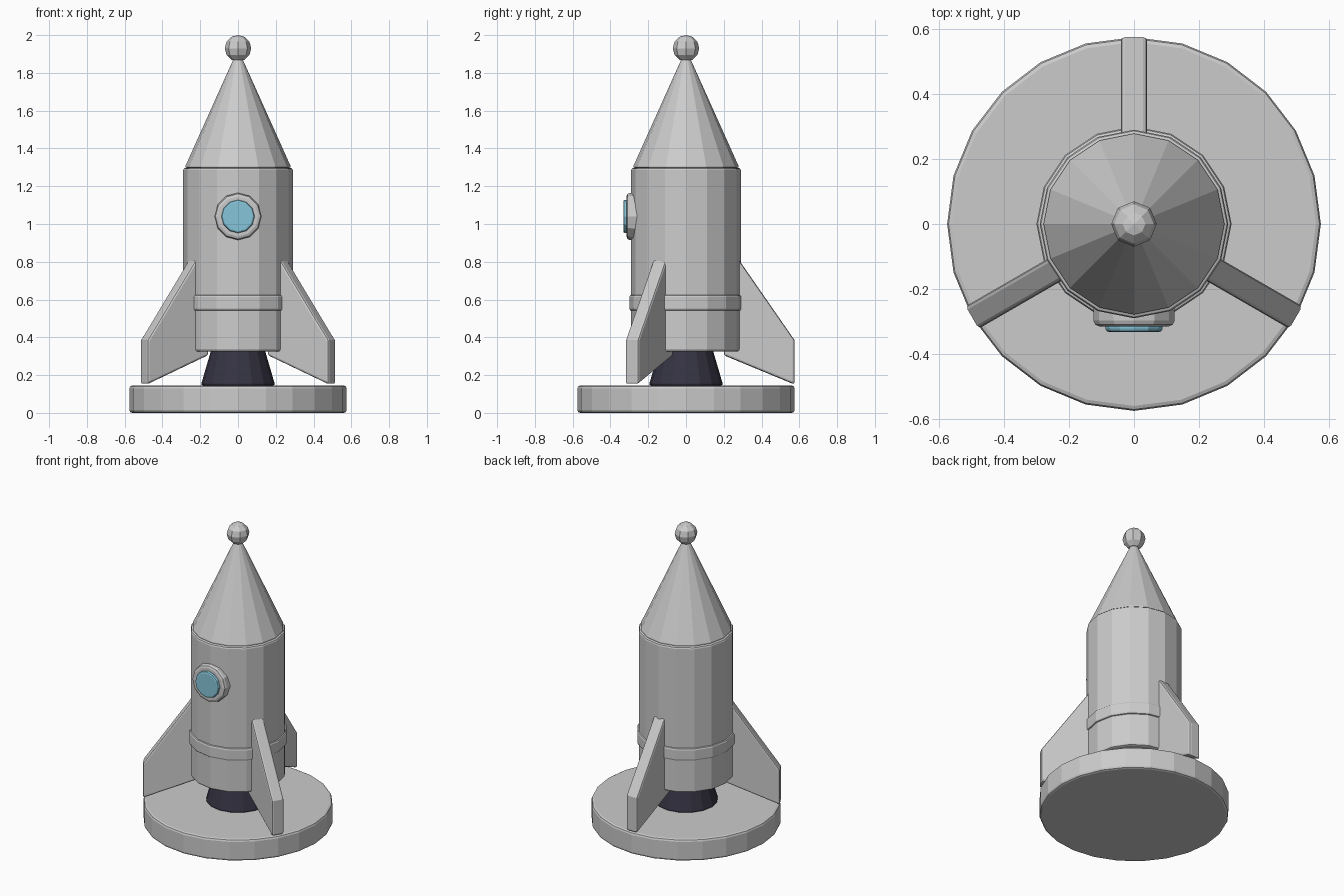
import bpy
import math
from mathutils import Matrix

if "Cube" in bpy.data.objects:
    bpy.data.objects.remove(bpy.data.objects["Cube"], do_unlink=True)


def make_material(name, rgb):
    mat = bpy.data.materials.new(name)
    mat.use_nodes = True
    mat.diffuse_color = (*rgb, 1)
    mat.node_tree.nodes["Principled BSDF"].inputs["Base Color"].default_value = (*rgb, 1)
    return mat


hull_grey = make_material("hull grey", (0.6, 0.6, 0.6))
nozzle_dark = make_material("dark nozzle", (0.035, 0.033, 0.055))
window_blue = make_material("window blue", (0.24, 0.56, 0.7))


def finish(obj, name, mat, bevel):
    """Name, colour and soften the hard edges of a part."""
    obj.name = obj.data.name = name
    obj.data.materials.append(mat)
    if bevel:
        mod = obj.modifiers.new("edge bevel", "BEVEL")
        mod.width = bevel
        mod.segments = 2
        mod.limit_method = "ANGLE"
        mod.angle_limit = math.radians(40)
    return obj


def drum(name, sides, r_low, r_high, z_low, z_high, mat, bevel):
    """Upright faceted cylinder or cone between two heights."""
    bpy.ops.mesh.primitive_cone_add(vertices=sides, radius1=r_low, radius2=r_high,
                                    depth=z_high - z_low,
                                    location=(0, 0, (z_low + z_high) / 2))
    return finish(bpy.context.object, name, mat, bevel)


def porthole_disc(name, radius, y_back, y_front, mat, bevel):
    """Disc facing the front of the rocket."""
    bpy.ops.mesh.primitive_cylinder_add(vertices=12, radius=radius, depth=y_back - y_front,
                                        location=(0, (y_back + y_front) / 2, 1.04),
                                        rotation=(math.pi / 2, 0, 0))
    return finish(bpy.context.object, name, mat, bevel)


# Launch pad, engine and hull
drum("launch_pad", 24, 0.575, 0.575, 0, 0.145, hull_grey, 0.015)
drum("engine_nozzle", 16, 0.197, 0.14, 0.145, 0.34, nozzle_dark, 0.012)
drum("body", 16, 0.29, 0.29, 0.325, 1.297, hull_grey, 0.012)
drum("body_band", 16, 0.3, 0.3, 0.54, 0.625, hull_grey, 0.012)
drum("nose_cone", 16, 0.283, 0.012, 1.297, 1.9, hull_grey, 0.012)

# Ball on the tip
bpy.ops.mesh.primitive_uv_sphere_add(segments=8, ring_count=6, radius=0.07,
                                     location=(0, 0, 1.93))
finish(bpy.context.object, "nose_ball", hull_grey, 0)

# Porthole
porthole_disc("window_frame", 0.125, -0.22, -0.315, hull_grey, 0.018)
porthole_disc("window_glass", 0.088, -0.25, -0.332, window_blue, 0.01)

# Three fins: side profile as (distance from axis, height)
FIN_PROFILE = [(0.2, 0.815), (0.277, 0.815), (0.575, 0.385), (0.575, 0.15), (0.2, 0.305)]
FIN_HALF = 0.04


def fin(name, angle):
    n = len(FIN_PROFILE)
    verts = [(r, side, z) for side in (-FIN_HALF, FIN_HALF) for r, z in FIN_PROFILE]
    faces = [list(range(n)), list(range(2 * n - 1, n - 1, -1))]
    faces += [[(i + 1) % n, i, i + n, (i + 1) % n + n] for i in range(n)]
    mesh = bpy.data.meshes.new(name)
    mesh.from_pydata(verts, [], faces)
    mesh.transform(Matrix.Rotation(math.radians(angle), 4, "Z"))
    obj = bpy.data.objects.new(name, mesh)
    bpy.context.collection.objects.link(obj)
    finish(obj, name, hull_grey, 0.012)


for fin_name, fin_angle in (("back_fin", 90), ("right_fin", 210), ("left_fin", 330)):
    fin(fin_name, fin_angle)
